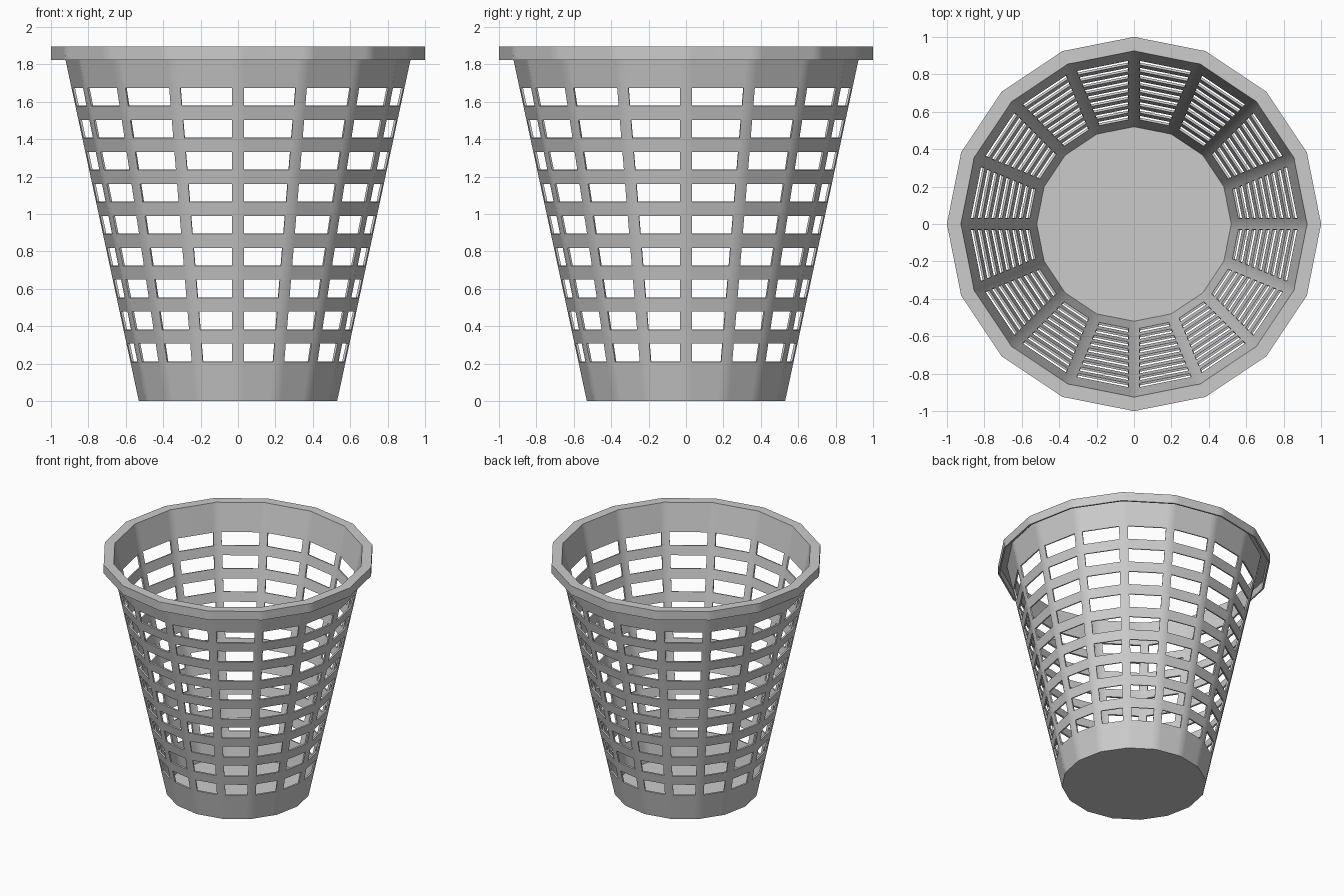
import bpy
import bmesh
import math
from mathutils import Vector

if "Cube" in bpy.data.objects:
    bpy.data.objects.remove(bpy.data.objects["Cube"])

SIDES = 16
STRIP = 0.033      # half width of the upright bars
WALL = 0.012       # sheet thickness
ROWS = 9
LIP_Z = 1.884


def wall_radius(z):
    return 0.53 + 0.215 * z


# Profile from the base up the wall, then out and down the hollow lip
profile = [(wall_radius(0), 0)]
hole_bands = set()
for row in range(ROWS):
    z = 0.21 + 0.171 * row
    hole_bands.add(len(profile))
    for level in (z, z + 0.097):
        profile.append((wall_radius(level), level))
profile += [(wall_radius(LIP_Z), LIP_Z), (0.988, LIP_Z), (0.988, 1.825)]


def corner(r, z, i):
    a = math.tau * i / SIDES
    return Vector((r * math.cos(a), r * math.sin(a), z))


# Each ring has a corner and two bar edges per side
bm = bmesh.new()
rings = []
for r, z in profile:
    ring = []
    for i in range(SIDES):
        a, b = corner(r, z, i), corner(r, z, i + 1)
        step = (b - a).normalized() * STRIP
        ring += [bm.verts.new(p) for p in (a, a + step, b - step)]
    rings.append(ring)

# Wall panels, leaving the window openings out
count = SIDES * 3
for k in range(len(rings) - 1):
    for j in range(count):
        if k in hole_bands and j % 3 == 1:
            continue
        n = (j + 1) % count
        bm.faces.new((rings[k][j], rings[k][n], rings[k + 1][n], rings[k + 1][j]))

# Floor
bm.faces.new(list(reversed(rings[0])))

mesh = bpy.data.meshes.new("basket")
bm.to_mesh(mesh)
bm.free()
basket = bpy.data.objects.new("basket", mesh)
bpy.context.collection.objects.link(basket)

grey = bpy.data.materials.new("light grey plastic")
grey.diffuse_color = (0.6, 0.6, 0.6, 1)
grey.use_nodes = True
grey.node_tree.nodes["Principled BSDF"].inputs["Base Color"].default_value = grey.diffuse_color
mesh.materials.append(grey)

# Thicken the sheet and smooth the wall
bpy.context.view_layer.objects.active = basket
basket.select_set(True)
solid = basket.modifiers.new("thickness", 'SOLIDIFY')
solid.thickness = WALL
solid.offset = -1
solid.use_even_offset = True
bpy.ops.object.modifier_apply(modifier=solid.name)
bpy.ops.object.shade_smooth_by_angle(angle=math.radians(30))
